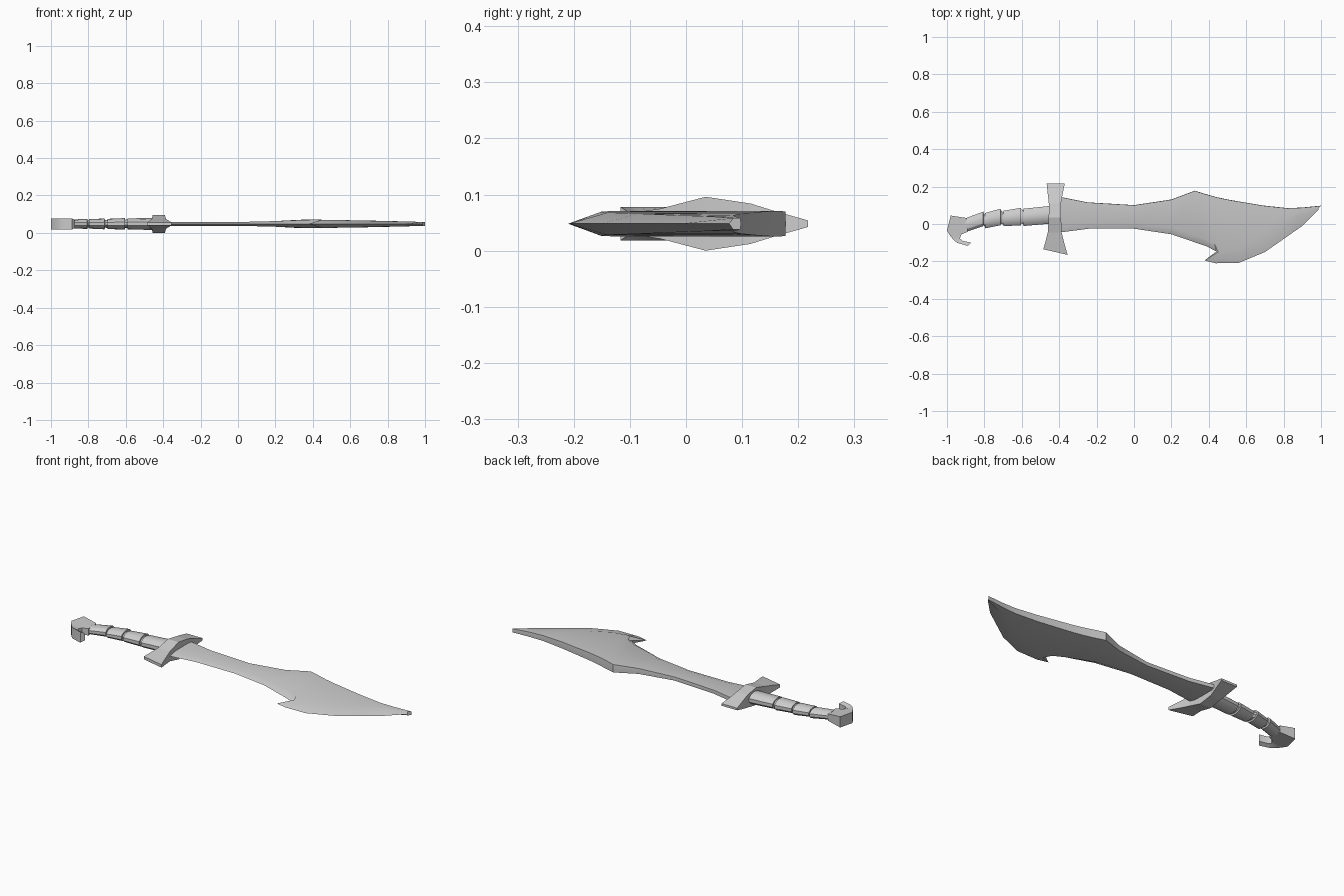
import bpy, bmesh, math

ZC = 0.048  # mid-plane height of the sword


def loft(name, rings, smooth_angle=None):
    """Skin a list of equal-length point rings and cap both ends."""
    bm = bmesh.new()
    vr = [[bm.verts.new((x, y, z + ZC)) for x, y, z in ring] for ring in rings]
    n = len(vr[0])
    for a, b in zip(vr, vr[1:]):
        for i in range(n):
            j = (i + 1) % n
            bm.faces.new((a[i], a[j], b[j], b[i]))
    bm.faces.new(vr[0])
    bm.faces.new(vr[-1])
    bmesh.ops.recalc_face_normals(bm, faces=bm.faces)
    me = bpy.data.meshes.new(name)
    bm.to_mesh(me)
    bm.free()
    ob = bpy.data.objects.new(name, me)
    bpy.context.collection.objects.link(ob)
    if smooth_angle:
        bpy.ops.object.select_all(action='DESELECT')
        ob.select_set(True)
        bpy.context.view_layer.objects.active = ob
        bpy.ops.object.shade_smooth_by_angle(angle=math.radians(smooth_angle))
    return ob


# Blade: (spine x, y), (bevel line x, y), (cutting edge x, y), half thickness
blade = [
    ((-0.41, .147), (-0.41, -.010), (-0.41, -.047), .010),
    ((-0.25, .115), (-0.25, .005), (-0.24, -.025), .010),
    ((0.00, .100), (0.00, .005), (0.00, -.025), .010),
    ((0.20, .130), (0.20, -.020), (0.20, -.055), .015),
    ((0.325, .177), (0.37, -.075), (0.39, -.120), .022),
    ((0.38, .160), (0.43, -.105), (0.44, -.147), .023),
    ((0.44, .143), (0.45, -.150), (0.377, -.195), .022),
    ((0.50, .130), (0.48, -.152), (0.435, -.210), .021),
    ((0.57, .118), (0.55, -.140), (0.56, -.208), .020),
    ((0.69, .098), (0.66, -.085), (0.70, -.150), .018),
    ((0.82, .084), (0.78, -.015), (0.80, -.080), .015),
    ((0.90, .087), (0.87, .040), (0.90, -.010), .013),
    ((1.00, .097), (0.985, .084), (0.988, .077), .010),
]
rings = []
for (sx, sy), (bx, by), (ex, ey), h in blade:
    rings.append([(sx, sy, h), (sx, sy + .001, 0), (sx, sy, -h),
                  (bx, by, -h), (ex, ey, 0), (bx, by, h)])
loft("blade", rings, 35)

# Crossguard: y at left and right, x left, x right, half thickness
guard = [
    (-.135, -.165, -.485, -.355, .008),
    (-.090, -.105, -.472, -.372, .018),
    (-.045, -.045, -.461, -.387, .027),
    (.035, .035, -.456, -.390, .048),
    (.105, .115, -.455, -.390, .036),
    (.160, .160, -.461, -.382, .022),
    (.217, .217, -.467, -.370, .006),
]
loft("crossguard", [[(xl, yl, -h), (xr, yr, -h), (xr, yr, h), (xl, yl, h)]
                    for yl, yr, xl, xr, h in guard])

# Grip: flared wrap segments (x start, x end, bottom/top start, bottom/top end)
segments = [
    (-.900, -.806, -.045, .033, -.014, .068),
    (-.796, -.713, -.025, .061, -.009, .084),
    (-.698, -.604, -.014, .073, -.009, .089),
    (-.590, -.440, -.013, .084, .000, .100),
]


def oval(x, bottom, top, half):
    c, r = (bottom + top) / 2, (top - bottom) / 2
    return [(x, c + r * math.cos(a), half * math.sin(a))
            for a in (math.tau * (i + .5) / 10 for i in range(10))]


rings = []
for k, (x0, x1, b0, t0, b1, t1) in enumerate(segments):
    w = .023 + .002 * k
    if k:
        rings.append(oval(x0 - .001, b0 + .009, t0 - .009, w - .006))
    rings.append(oval(x0, b0, t0, w))
    rings.append(oval(x1, b1, t1, w + .004))
    if k < 3:
        rings.append(oval(x1 + .001, b1 + .009, t1 - .009, w - .005))
loft("grip", rings, 30)

# Hooked pommel: outer point, inner point, wide outside and narrow inside
pommel = [
    ((-.980, .045), (-.895, .032)),
    ((-1.00, -.035), (-.890, -.042)),
    ((-.985, -.060), (-.922, -.055)),
    ((-.965, -.085), (-.932, -.078)),
    ((-.945, -.101), (-.915, -.090)),
    ((-.888, -.117), (-.872, -.100)),
]
loft("pommel", [[(ox, oy, .030), (ox, oy, -.030), (ix, iy, -.019), (ix, iy, .019)]
                for (ox, oy), (ix, iy) in pommel], 30)
